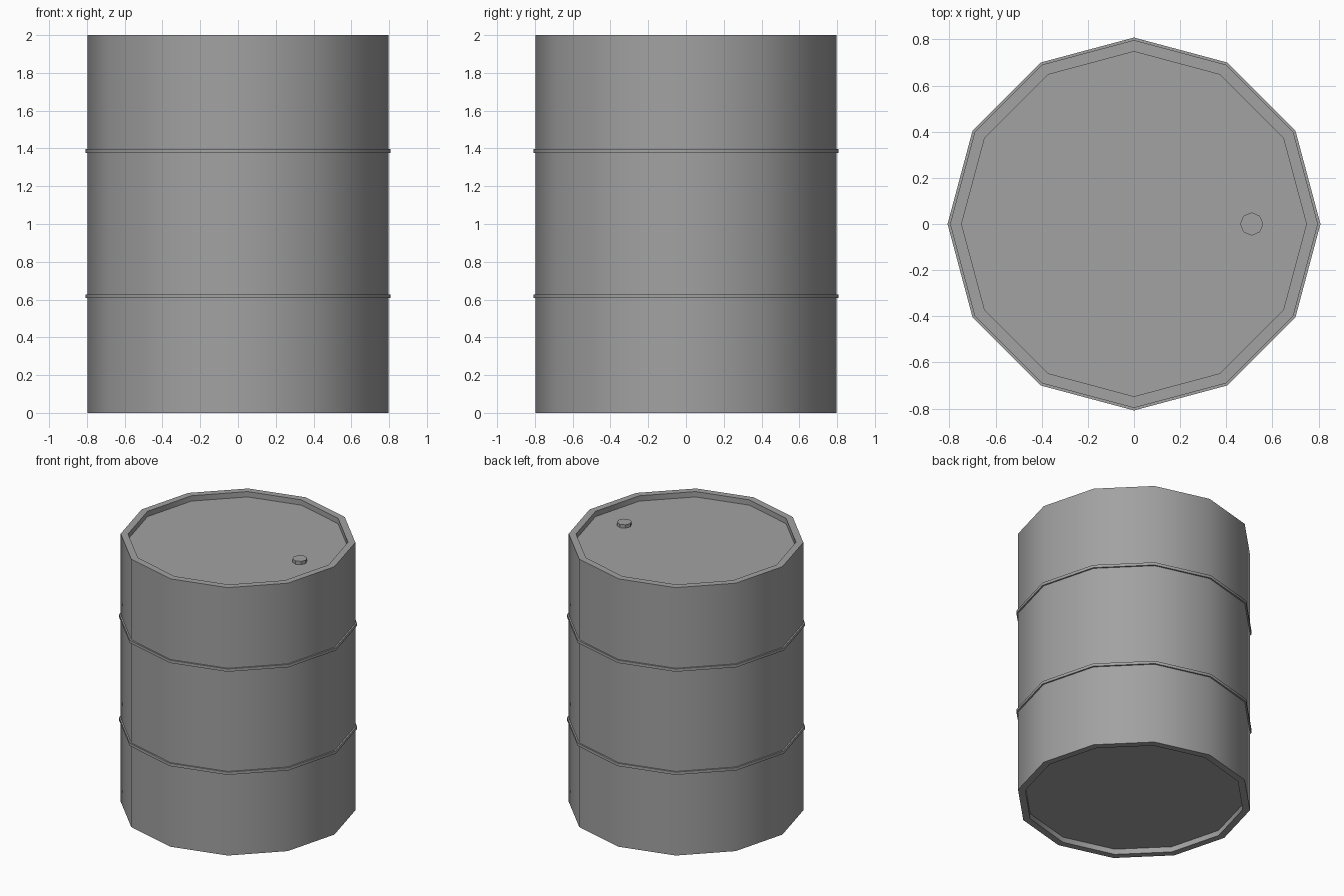
import bpy, bmesh
from math import cos, sin, pi, radians

cube = bpy.data.objects.get("Cube")
if cube:
    bpy.data.objects.remove(cube, do_unlink=True)

steel = bpy.data.materials.new("grey_steel")
steel.use_nodes = True
grey = (0.36, 0.36, 0.36, 1)
steel.diffuse_color = grey
steel.node_tree.nodes["Principled BSDF"].inputs["Base Color"].default_value = grey


def lathe(name, profile, sides, centre=(0, 0, 0)):
    """Spin a (radius, height) profile around z and close both ends."""
    bm = bmesh.new()
    rings = [[bm.verts.new((r * cos(2 * pi * i / sides), r * sin(2 * pi * i / sides), z))
              for i in range(sides)] for r, z in profile]
    for low, high in zip(rings, rings[1:]):
        for i in range(sides):
            j = (i + 1) % sides
            bm.faces.new((low[i], low[j], high[j], high[i]))
    bm.faces.new(rings[0][::-1])
    bm.faces.new(rings[-1])
    bmesh.ops.recalc_face_normals(bm, faces=bm.faces)
    mesh = bpy.data.meshes.new(name)
    bm.to_mesh(mesh)
    bm.free()
    mesh.materials.append(steel)
    obj = bpy.data.objects.new(name, mesh)
    obj.location = centre
    bpy.context.collection.objects.link(obj)
    bpy.ops.object.select_all(action='DESELECT')
    obj.select_set(True)
    bpy.context.view_layer.objects.active = obj
    bpy.ops.object.shade_smooth_by_angle(angle=radians(35))
    return obj


BODY, HOOP, INNER, RECESS = 0.797, 0.808, 0.747, 0.04

# Drum shell with recessed ends and two raised hoops
profile = [(INNER, RECESS), (INNER, 0), (BODY, 0)]
for low, high in ((0.607, 0.628), (1.377, 1.398)):
    profile += [(BODY, low), (HOOP, low), (HOOP, high), (BODY, high)]
profile += [(BODY, 2), (INNER, 2), (INNER, 2 - RECESS)]
lathe("drum_body", profile, 12)

# Filler cap on the lid
lathe("filler_cap", [(0.05, 0), (0.05, 0.025)], 8, (0.51, 0, 2 - RECESS))
